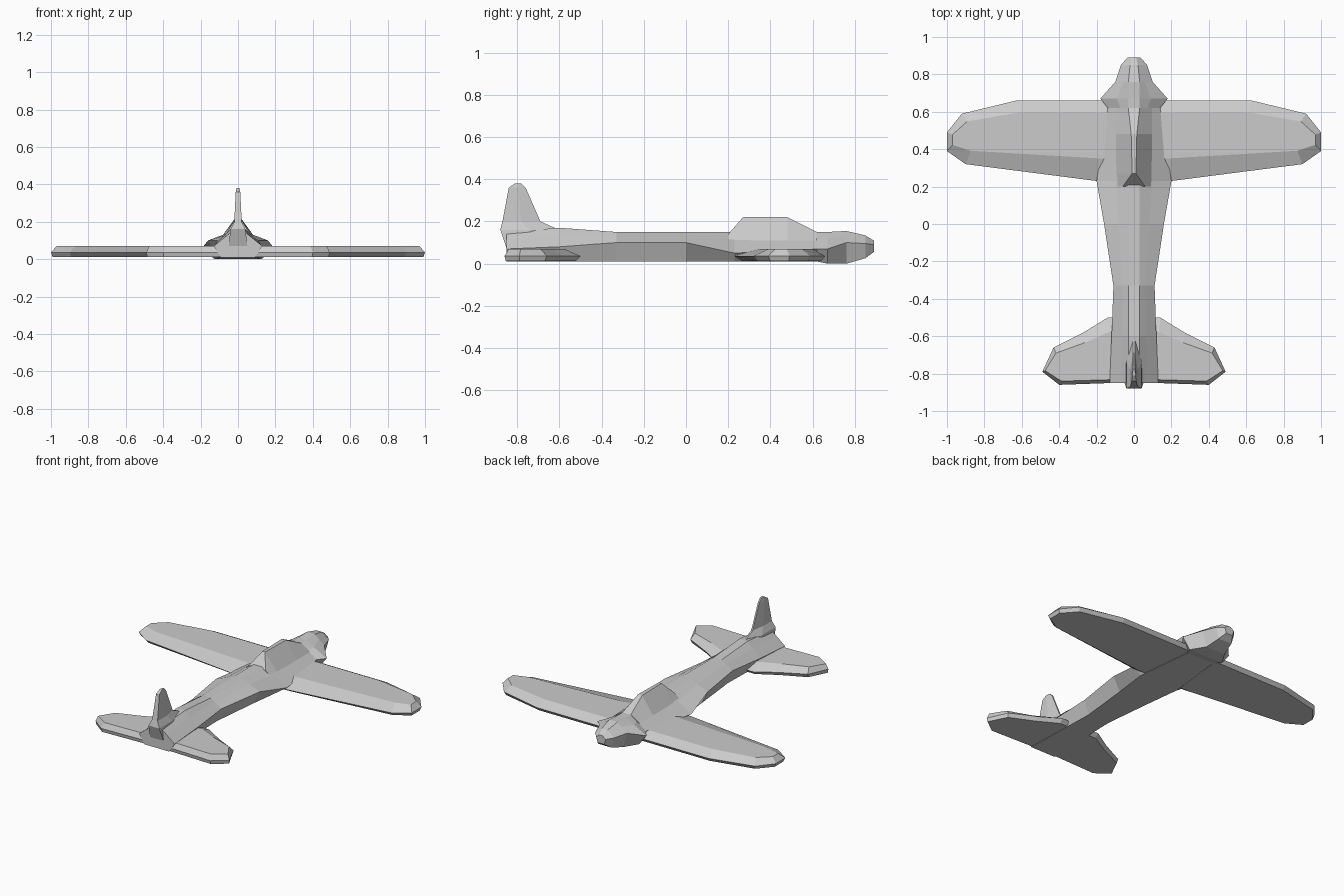
import bpy
import bmesh
from mathutils import Vector

default_cube = bpy.data.objects.get("Cube")
if default_cube:
    bpy.data.objects.remove(default_cube, do_unlink=True)


def make_material(name, brightness):
    material = bpy.data.materials.new(name)
    material.use_nodes = True
    colour = (brightness, brightness, brightness, 1)
    material.diffuse_color = colour
    shader = material.node_tree.nodes["Principled BSDF"]
    shader.inputs["Base Color"].default_value = colour
    return material


def loft(name, half_rings, material):
    """Mirror each half ring across the centre, skin the rings and cap the ends."""
    bm = bmesh.new()
    rings = []
    for half in half_rings:
        mirrored = [(-x, y, z) for x, y, z in reversed(half)]
        rings.append([bm.verts.new(point) for point in half + mirrored])
    for lower, upper in zip(rings, rings[1:]):
        for i in range(len(lower)):
            bm.faces.new((lower[i - 1], lower[i], upper[i], upper[i - 1]))
    bm.faces.new(rings[0])
    bm.faces.new(rings[-1])
    bmesh.ops.recalc_face_normals(bm, faces=bm.faces)
    mesh = bpy.data.meshes.new(name)
    bm.to_mesh(mesh)
    bm.free()
    mesh.materials.append(material)
    part = bpy.data.objects.new(name, mesh)
    bpy.context.collection.objects.link(part)


def wing(name, outline, chord_middle, front_bevel, rear_bevel, material):
    """Bevel a flat outline towards its chord middle, strongly above, slightly below."""
    def inset(strength, height):
        ring = []
        for x, y in outline:
            bevel = front_bevel if y > chord_middle else rear_bevel
            y += (chord_middle - y) * bevel * strength
            ring.append((x * (1 - wing_tip_taper * strength), y, height))
        return ring

    loft(name, [inset(0.3, wing_belly), inset(0, wing_rim), inset(1, wing_top)], material)


def fuselage_ring(y, side_width, side_height, spine_height):
    """Belly, widest side, shoulder and spine of one cross-section."""
    belly_height = 0 if y > wing_front else fuselage_belly
    side = Vector((side_width, y, side_height))
    spine = Vector((spine_width, y, spine_height))
    belly = Vector((side_width * 0.7, y, belly_height))
    return [belly, side, side.lerp(spine, 0.6), spine]


def shrink_ring(ring, y, scale):
    """Scale a cross-section about the nose axis and move it along."""
    return [Vector((point.x * scale, y, nose_axis + (point.z - nose_axis) * scale))
            for point in ring]


grey = make_material("light grey", 0.6)
wing_belly, wing_rim, wing_top = 0.012, 0.036, 0.07
wing_tip_taper = 0.03
wing_front = 0.66
fuselage_belly = 0.01
spine_width = 0.03
nose_axis = 0.085

# Fuselage: y, side half width, side height, spine height
fuselage = [fuselage_ring(*station) for station in (
    (-0.85, 0.13, 0.07, 0.15),
    (-0.6, 0.12, 0.08, 0.17),
    (-0.33, 0.11, 0.1, 0.15),
    (0, 0.16, 0.1, 0.15),
    (0.23, 0.2, 0.05, 0.15),
    (0.62, 0.14, 0.07, 0.15),
    (0.67, 0.18, 0.07, 0.15),
    (0.76, 0.1, 0.1, 0.155),
)]
cowling = fuselage[-1]
fuselage.append(shrink_ring(cowling, 0.85, 0.7))
fuselage.append(shrink_ring(cowling, 0.89, 0.35))
loft("fuselage", fuselage, grey)

# Main wing, from the front of the root round the tip to the rear
wing("main_wing",
     [(0.2, wing_front), (0.63, wing_front), (0.92, 0.59), (1, 0.49),
      (1, 0.39), (0.9, 0.32), (0.2, 0.23)],
     chord_middle=0.45, front_bevel=0.3, rear_bevel=0.55, material=grey)

# Tailplane
wing("tailplane",
     [(0.14, -0.5), (0.27, -0.58), (0.43, -0.66), (0.49, -0.79),
      (0.4, -0.86), (0.12, -0.85)],
     chord_middle=-0.76, front_bevel=0.3, rear_bevel=0.2, material=grey)

# Canopy: a ridge of y, roof half width and roof height above the shoulders
shoulder_width, shoulder_height = 0.095, 0.11
canopy_ridge = [(0.2, 0.06, 0.14), (0.27, 0.01, 0.22), (0.48, 0.015, 0.22), (0.62, 0.03, 0.15)]
loft("canopy",
     [[(shoulder_width, y, shoulder_height), (width, y, height)]
      for y, width, height in canopy_ridge], grey)

# Tail fin: height, rear y, front y, half thickness, with a sharp leading edge
fin_levels = [(0.07, -0.85, -0.6, 0.05), (0.16, -0.88, -0.6, 0.04), (0.2, -0.87, -0.69, 0.02),
              (0.36, -0.84, -0.76, 0.012), (0.38, -0.81, -0.78, 0.008)]
leading_edge = 0.005
loft("tail_fin",
     [[(thickness, rear, height),
       (thickness, (rear + front) / 2, height),
       (leading_edge, front, height)]
      for height, rear, front, thickness in fin_levels], grey)
